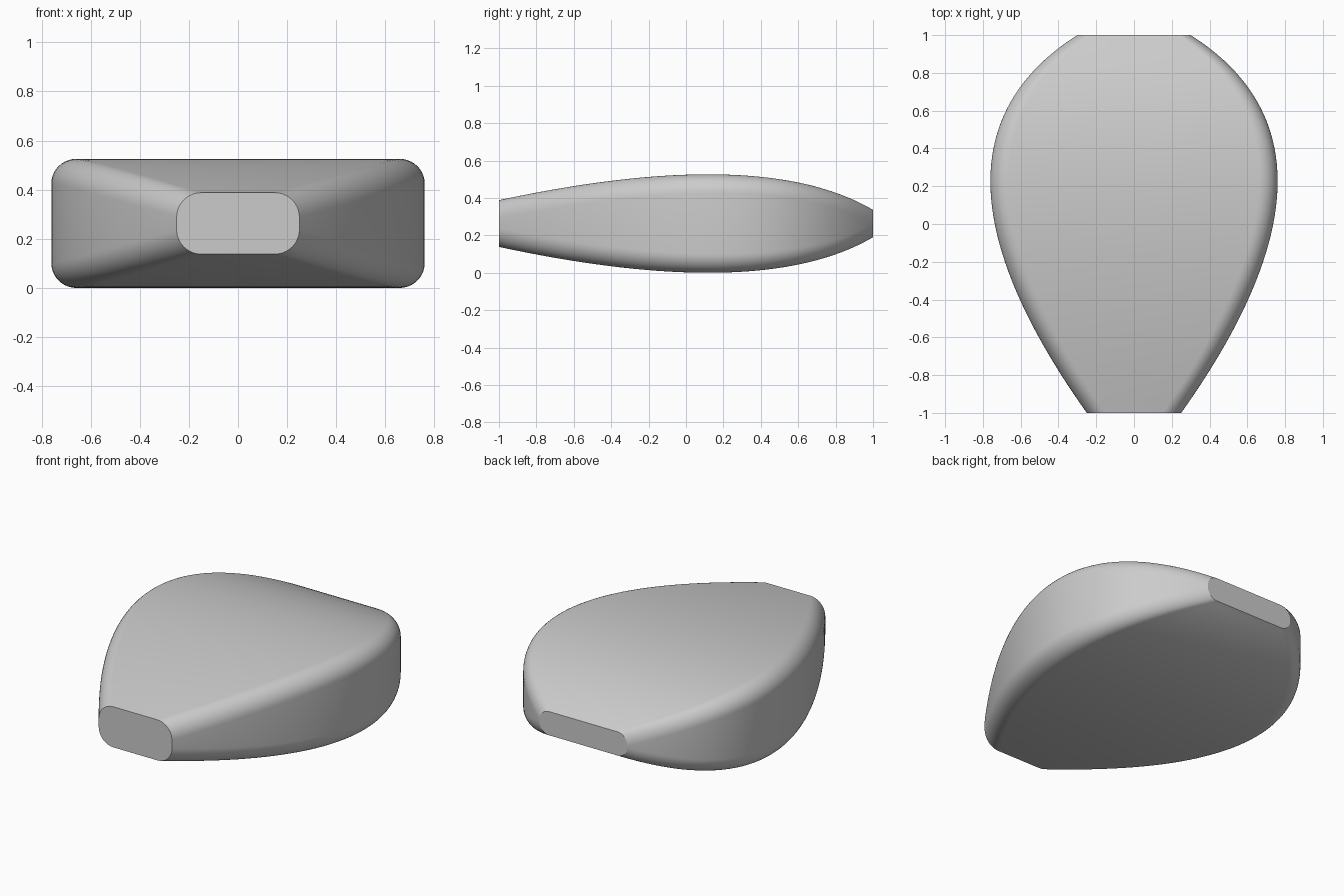
import bpy
import bmesh
import math

cube = bpy.data.objects.get("Cube")
if cube:
    bpy.data.objects.remove(cube, do_unlink=True)

RINGS = 48
CORNER_STEPS = 10
MID_Z = 0.263

# Front, middle and back sections: y, half width, half height, corner radius
SECTIONS = (
    (-1.0, 0.25, 0.125, 0.10),
    (0.2, 0.76, 0.262, 0.10),
    (1.0, 0.30, 0.073, 0.068),
)


def blend(t):
    """Quadratic loft through the three sections."""
    weights = ((1 - t) * (1 - 2 * t), 4 * t * (1 - t), t * (2 * t - 1))
    return [sum(w * v for w, v in zip(weights, values))
            for values in zip(*SECTIONS)]


def rounded_section(bm, y, half_w, half_h, radius):
    """One ring of vertices in the shape of a rounded rectangle."""
    ring = []
    for corner, (sx, sz) in enumerate(((1, 1), (-1, 1), (-1, -1), (1, -1))):
        for step in range(CORNER_STEPS + 1):
            a = (corner + step / CORNER_STEPS) * math.pi / 2
            x = sx * (half_w - radius) + radius * math.cos(a)
            z = sz * (half_h - radius) + radius * math.sin(a)
            ring.append(bm.verts.new((x, y, MID_Z + z)))
    return ring


# Matte grey material
grey = bpy.data.materials.new("plain grey")
grey.use_nodes = True
colour = (0.6, 0.6, 0.6, 1.0)
grey.diffuse_color = colour
grey.node_tree.nodes["Principled BSDF"].inputs["Base Color"].default_value = colour

# Lofted body with flat end caps
bm = bmesh.new()
rings = [rounded_section(bm, *blend(i / RINGS)) for i in range(RINGS + 1)]
for a, b in zip(rings, rings[1:]):
    for i in range(len(a)):
        j = (i + 1) % len(a)
        bm.faces.new((a[i], a[j], b[j], b[i]))
bm.faces.new(rings[0])
bm.faces.new(rings[-1])
bmesh.ops.recalc_face_normals(bm, faces=bm.faces)

mesh = bpy.data.meshes.new("lofted_body")
bm.to_mesh(mesh)
bm.free()
mesh.materials.append(grey)
body = bpy.data.objects.new("lofted_body", mesh)
bpy.context.collection.objects.link(body)

# Smooth sides, crisp cap edges
bpy.ops.object.select_all(action='DESELECT')
body.select_set(True)
bpy.context.view_layer.objects.active = body
bpy.ops.object.shade_smooth_by_angle(angle=math.radians(25))
